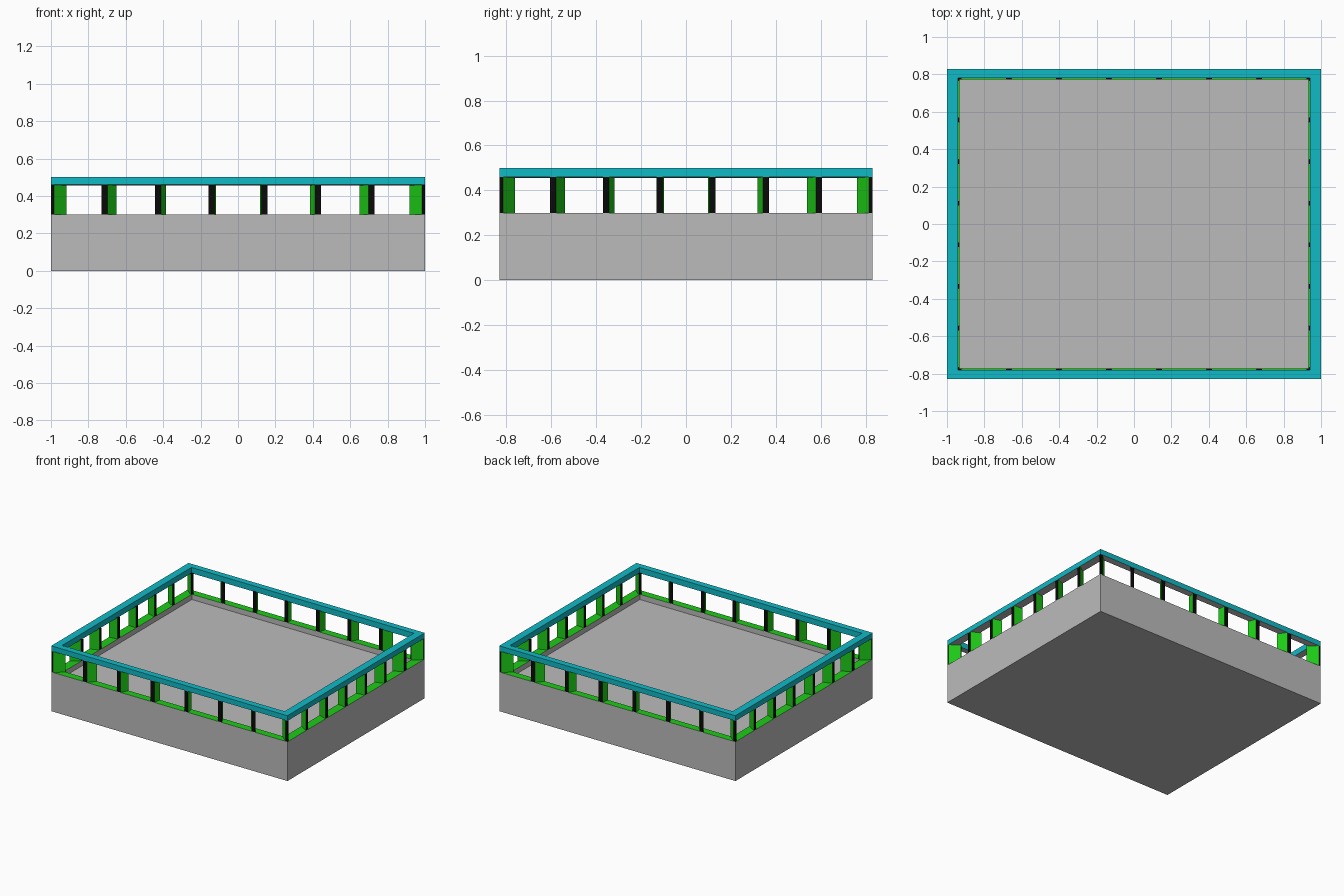
import bpy, bmesh

cube = bpy.data.objects.get("Cube")
if cube:
    bpy.data.objects.remove(cube, do_unlink=True)

HX, HY = 1.0, 0.83            # outer half sizes
SILL, LINTEL, TOP, FLOOR = 0.30, 0.46, 0.50, 0.26
INNER, RAIL_INNER = 0.932, 0.942   # inner outlines, scaled toward the centre
BAYS = 7
TX, TY = 0.016, 0.0135        # half widths of the posts


def material(name, rgb):
    m = bpy.data.materials.new(name)
    m.use_nodes = True
    m.diffuse_color = (*rgb, 1)
    m.node_tree.nodes["Principled BSDF"].inputs["Base Color"].default_value = (*rgb, 1)
    return m


GREY = material("grey", (0.5, 0.5, 0.5))
TEAL = material("teal", (0.005, 0.49, 0.56))
GREEN = material("green", (0.012, 0.6, 0.008))
BLACK = material("black", (0.003, 0.003, 0.003))


def finish(bm, name, mats):
    bmesh.ops.recalc_face_normals(bm, faces=bm.faces)
    me = bpy.data.meshes.new(name)
    bm.to_mesh(me)
    bm.free()
    for m in mats:
        me.materials.append(m)
    ob = bpy.data.objects.new(name, me)
    bpy.context.collection.objects.link(ob)
    return ob


def loft(name, profile, mats, slots, closed):
    """Join rectangular rings given as (scale, z); slots colour each band."""
    bm = bmesh.new()
    corners = [(-1, -1), (1, -1), (1, 1), (-1, 1)]
    rings = [[bm.verts.new((x * HX * s, y * HY * s, z)) for x, y in corners]
             for s, z in profile]
    for i, slot in enumerate(slots):
        a, b = rings[i], rings[(i + 1) % len(rings)]
        for j in range(4):
            k = (j + 1) % 4
            bm.faces.new((a[j], a[k], b[k], b[j])).material_index = slot
    if not closed:
        bm.faces.new(rings[0])
        bm.faces.new(rings[-1])
    return finish(bm, name, mats)


def post(name, outline):
    """Upright whose outer outline is scaled inward; its two ends are green."""
    n = len(outline)
    pts = outline + [(x * INNER, y * INNER) for x, y in reversed(outline)]
    bm = bmesh.new()
    low = [bm.verts.new((x, y, SILL)) for x, y in pts]
    high = [bm.verts.new((x, y, LINTEL)) for x, y in pts]
    for i in range(2 * n):
        j = (i + 1) % (2 * n)
        f = bm.faces.new((low[i], low[j], high[j], high[i]))
        f.material_index = 1 if i in (n - 1, 2 * n - 1) else 0
    bm.faces.new(low)
    bm.faces.new(high)
    return finish(bm, name, [BLACK, GREEN])


# Solid base with a sunken floor and green sill
loft("base_tray", [(1, 0), (1, SILL), (INNER, SILL), (INNER, FLOOR)],
     [GREY, GREEN], [0, 1, 0], closed=False)

# Top rail with grey underside
loft("top_rail", [(1, LINTEL), (1, TOP), (RAIL_INNER, TOP), (RAIL_INNER, LINTEL - 0.004)],
     [TEAL, GREY], [0, 0, 0, 1], closed=True)

# Posts along each side
for s in (-1, 1):
    for i in range(1, BAYS):
        t = 2 * i / BAYS - 1
        x, y = t * HX, t * HY
        post("front_post" if s < 0 else "back_post",
             [(x - TX, s * HY), (x + TX, s * HY)])
        post("right_post" if s < 0 else "left_post",
             [(s * HX, y - TY), (s * HX, y + TY)])

# Corner posts
for sx in (-1, 1):
    for sy in (-1, 1):
        x, y = sx * HX, sy * HY
        post("corner_post", [(x - sx * TX, y), (x, y), (x, y - sy * TY)])
